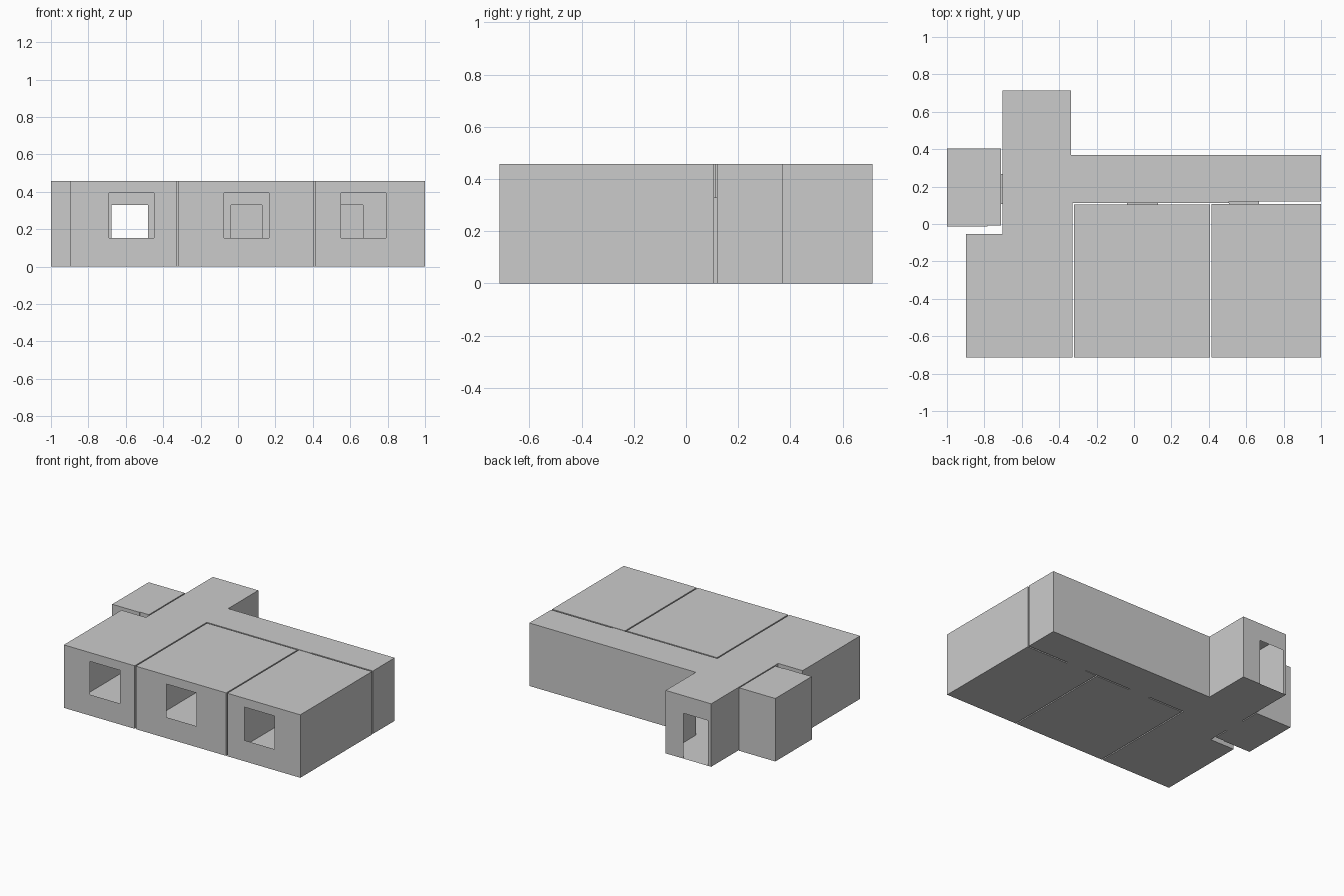
import bpy, bmesh
from mathutils import Vector

if "Cube" in bpy.data.objects:
    bpy.data.objects.remove(bpy.data.objects["Cube"])

H = 0.457        # room height
DOOR = 0.329     # door head height
SILL, HEAD = 0.152, 0.393   # window sill and head


def finish(name, bm):
    bmesh.ops.remove_doubles(bm, verts=bm.verts, dist=1e-5)
    mesh = bpy.data.meshes.new(name)
    bm.to_mesh(mesh)
    bm.free()
    bpy.context.collection.objects.link(bpy.data.objects.new(name, mesh))


def panel(bm, a, b, s0, s1, z0, z1):
    """Upright rectangle on the line a-b between distances s0 and s1."""
    if s1 - s0 < 1e-5 or z1 - z0 < 1e-5:
        return
    d = (b - a).normalized()
    p, q = a + d * s0, a + d * s1
    bm.faces.new([bm.verts.new((c.x, c.y, z)) for c, z in
                  ((p, z0), (q, z0), (q, z1), (p, z1))])


def room(name, plan, openings):
    """Closed thin shell over a counter-clockwise plan.
    openings: {wall index: (from, to, bottom, top)}, from/to along x or y."""
    bm = bmesh.new()
    pts = [Vector(p) for p in plan]
    bm.faces.new([bm.verts.new((p.x, p.y, H)) for p in pts])
    bm.faces.new([bm.verts.new((p.x, p.y, 0)) for p in reversed(pts)])
    for i, a in enumerate(pts):
        b = pts[(i + 1) % len(pts)]
        length = (b - a).length
        if i not in openings:
            panel(bm, a, b, 0, length, 0, H)
            continue
        u0, u1, z0, z1 = openings[i]
        axis = 0 if abs(b.x - a.x) > abs(b.y - a.y) else 1
        s0, s1 = sorted((abs(u0 - a[axis]), abs(u1 - a[axis])))
        panel(bm, a, b, 0, s0, 0, H)
        panel(bm, a, b, s1, length, 0, H)
        panel(bm, a, b, s0, s1, 0, z0)
        panel(bm, a, b, s0, s1, z1, H)
    finish(name, bm)


def passage(name, x0, x1, y0, y1, along):
    """Door lining (sill, head, two jambs) bridging the gap between rooms."""
    bm = bmesh.new()
    for z in (0, DOOR):
        bm.faces.new([bm.verts.new((x, y, z)) for x, y in
                      ((x0, y0), (x1, y0), (x1, y1), (x0, y1))])
    if along == 'y':
        sides = [((x0, y0), (x0, y1)), ((x1, y0), (x1, y1))]
    else:
        sides = [((x0, y0), (x1, y0)), ((x0, y1), (x1, y1))]
    for a, b in sides:
        a, b = Vector(a), Vector(b)
        panel(bm, a, b, 0, (b - a).length, 0, DOOR)
    finish(name, bm)


# Living room with hall and entrance
room("living_room_and_hall",
     [(-0.898, -0.714), (-0.33, -0.714), (-0.33, 0.113), (0.508, 0.113),
      (0.508, 0.119), (1, 0.119), (1, 0.369), (-0.337, 0.369),
      (-0.337, 0.714), (-0.702, 0.714), (-0.702, -0.054), (-0.898, -0.054)],
     {0: (-0.69, -0.449, SILL, HEAD),
      2: (-0.037, 0.128, 0, DOOR),
      4: (0.508, 0.668, 0, DOOR),
      8: (-0.676, -0.48, 0, DOOR),
      9: (0.107, 0.267, 0, DOOR)})

# Middle room
room("middle_room",
     [(-0.321, -0.714), (0.405, -0.714), (0.405, 0.103), (-0.321, 0.103)],
     {0: (-0.075, 0.166, SILL, HEAD), 2: (-0.037, 0.128, 0, DOOR)})

# Right room
room("right_room",
     [(0.414, -0.714), (1, -0.714), (1, 0.108), (0.414, 0.108)],
     {0: (0.551, 0.791, SILL, HEAD), 2: (0.508, 0.668, 0, DOOR)})

# Bathroom with a small jog in its front wall
room("bathroom",
     [(-1, -0.014), (-0.782, -0.014), (-0.782, -0.009), (-0.71, -0.009),
      (-0.71, 0.404), (-1, 0.404)],
     {3: (0.107, 0.267, 0, DOOR)})

# Door linings
passage("middle_room_doorway", -0.037, 0.128, 0.103, 0.113, 'y')
passage("right_room_doorway", 0.508, 0.668, 0.108, 0.119, 'y')
passage("bathroom_doorway", -0.71, -0.702, 0.107, 0.267, 'x')
